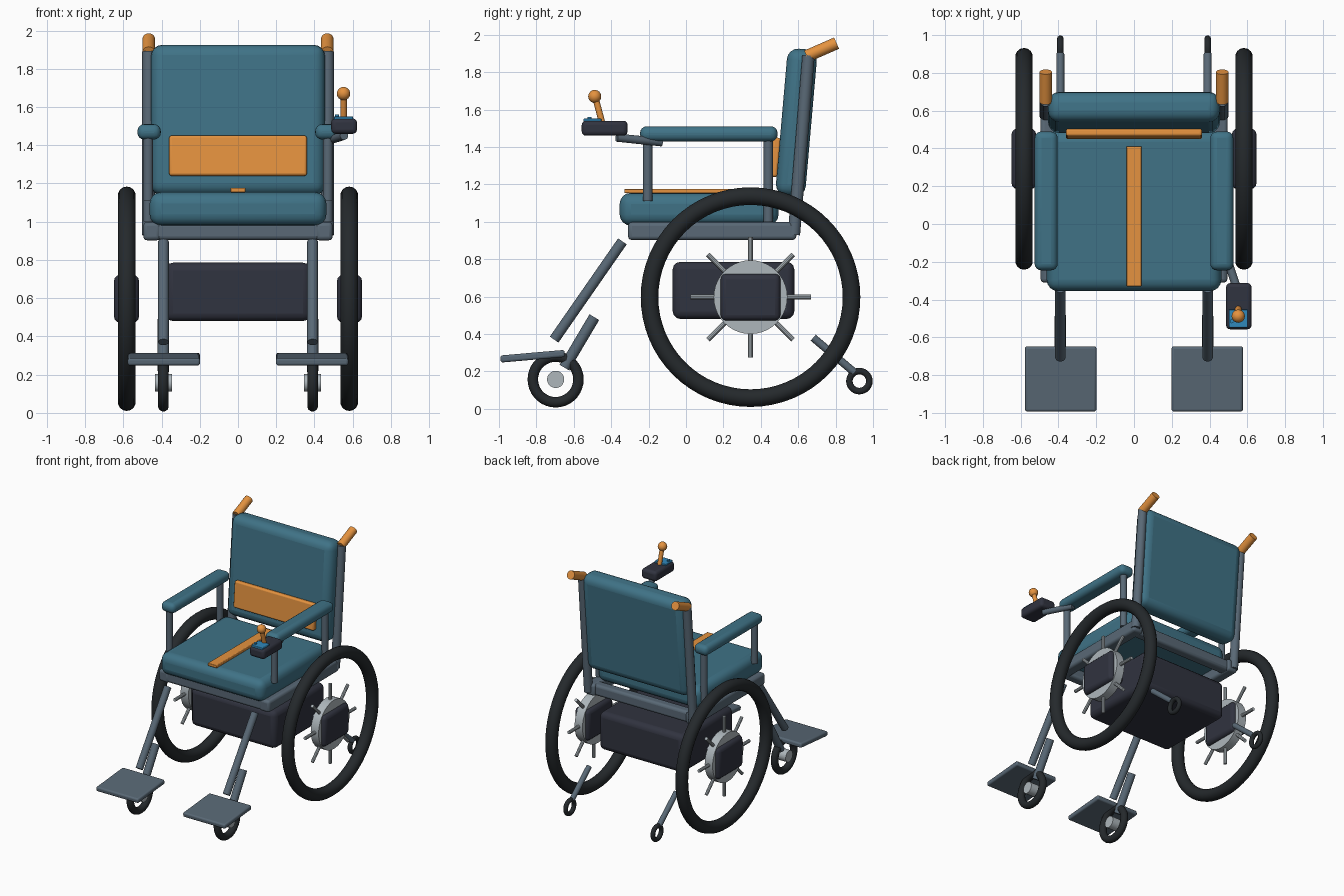
import bpy
from math import radians, sin, cos, pi
from mathutils import Vector

if "Cube" in bpy.data.objects:
    bpy.data.objects.remove(bpy.data.objects["Cube"])


def material(name, r, g, b):
    m = bpy.data.materials.new(name)
    m.diffuse_color = (r, g, b, 1)
    m.use_nodes = True
    m.node_tree.nodes["Principled BSDF"].inputs["Base Color"].default_value = m.diffuse_color
    return m


TEAL = material("teal_fabric", 0.05, 0.17, 0.24)
ORANGE = material("orange_accent", 0.78, 0.29, 0.05)
STEEL = material("frame_steel", 0.10, 0.14, 0.18)
RUBBER = material("black_rubber", 0.018, 0.022, 0.025)
DARK = material("dark_casing", 0.03, 0.033, 0.05)
SILVER = material("silver_hub", 0.42, 0.47, 0.50)
BLUE = material("blue_panel", 0.03, 0.25, 0.50)


def finish(name, mat):
    o = bpy.context.object
    o.name = name
    o.data.materials.append(mat)
    bpy.ops.object.shade_smooth_by_angle(angle=radians(35))
    return o


def box(name, loc, size, mat, bevel=0.01, segs=3, tilt=0):
    """Rounded box, tilted about x by degrees."""
    bpy.ops.mesh.primitive_cube_add(size=1, location=loc)
    o = bpy.context.object
    o.scale = size
    bpy.ops.object.transform_apply(location=False, rotation=False, scale=True)
    o.rotation_euler.x = radians(tilt)
    b = o.modifiers.new("round", 'BEVEL')
    b.width, b.segments = bevel, segs
    return finish(name, mat)


def rod(name, a, b, r, mat, verts=20):
    """Cylinder between two points."""
    a, b = Vector(a), Vector(b)
    d = b - a
    bpy.ops.mesh.primitive_cylinder_add(vertices=verts, radius=r, depth=d.length, location=(a + b) / 2)
    bpy.context.object.rotation_euler = d.to_track_quat('Z', 'Y').to_euler()
    return finish(name, mat)


def tyre(name, loc, outer, tube, segs):
    bpy.ops.mesh.primitive_torus_add(location=loc, rotation=(0, pi / 2, 0), major_radius=outer - tube,
                                     minor_radius=tube, major_segments=segs, minor_segments=14)
    return finish(name, RUBBER)


# Seat, backrest and their accents
box("seat_cushion", (0, 0.07, 1.067), (0.925, 0.85, 0.175), TEAL, 0.06, 4)
box("seat_strip", (0, 0.04, 1.165), (0.08, 0.74, 0.022), ORANGE, 0.004, 2)
box("backrest", (0, 0.59, 1.53), (0.91, 0.16, 0.79), TEAL, 0.06, 4, -5)
box("lumbar_pad", (0, 0.477, 1.345), (0.72, 0.04, 0.21), ORANGE, 0.012, 3, -5)

# Seat frame cross rails and battery
for tag, y in (("front", -0.265), ("rear", 0.535)):
    box(tag + "_cross_rail", (0, y, 0.95), (0.90, 0.08, 0.09), STEEL, 0.02)
box("battery_box", (0, 0.254, 0.633), (0.76, 0.65, 0.305), DARK, 0.04)

for side, s in (("left", -1), ("right", 1)):
    # Side rail, back post and push handle
    box(side + "_side_rail", (s * 0.45, 0.14, 0.95), (0.09, 0.90, 0.095), STEEL, 0.02)
    rod(side + "_back_post", (s * 0.468, 0.577, 0.93), (s * 0.468, 0.655, 1.89), 0.033, STEEL)
    rod(side + "_push_handle", (s * 0.467, 0.645, 1.885), (s * 0.467, 0.805, 1.955), 0.033, ORANGE)

    # Armrest and its posts
    box(side + "_armrest", (s * 0.465, 0.122, 1.47), (0.122, 0.735, 0.08), TEAL, 0.035, 4)
    for tag, y in (("front", -0.205), ("rear", 0.44)):
        rod(f"{side}_{tag}_arm_post", (s * 0.47, y, 1.0 if y > 0 else 1.11), (s * 0.47, y, 1.45), 0.025, STEEL)

    # Drive wheel with hub, motor and short spokes
    hx, hy, hz = s * 0.582, 0.345, 0.597
    tyre(side + "_drive_tyre", (hx, hy, hz), 0.587, 0.047, 64)
    rod(side + "_drive_hub", (hx - 0.035, hy, hz), (hx + 0.035, hy, hz), 0.197, SILVER, 40)
    box(side + "_hub_motor", (s * 0.583, hy, hz), (0.13, 0.32, 0.25), DARK, 0.03)
    for i in range(8):
        c, n = cos(i * pi / 4), sin(i * pi / 4)
        rod(f"{side}_spoke_{i + 1}", (hx, hy + 0.12 * c, hz + 0.12 * n),
            (hx, hy + 0.322 * c, hz + 0.322 * n), 0.013, SILVER, 10)

    # Leg, footplate and front caster
    lx = s * 0.39
    rod(side + "_leg_tube", (lx, -0.34, 0.895), (lx, -0.705, 0.37), 0.028, STEEL)
    box(side + "_footplate", (s * 0.388, -0.82, 0.281), (0.378, 0.345, 0.038), STEEL, 0.012, 3, 5)
    rod(side + "_caster_fork", (lx, -0.49, 0.49), (lx, -0.65, 0.22), 0.03, STEEL)
    tyre(side + "_caster_tyre", (lx, -0.697, 0.157), 0.15, 0.028, 36)
    rod(side + "_caster_hub", (lx - 0.045, -0.697, 0.157), (lx + 0.045, -0.697, 0.157), 0.046, SILVER)

    # Rear anti-tip bar and wheel
    rod(side + "_anti_tip_bar", (lx, 0.68, 0.38), (lx, 0.90, 0.195), 0.021, STEEL)
    tyre(side + "_anti_tip_wheel", (lx, 0.927, 0.148), 0.071, 0.0175, 28)

# Joystick controller on the right armrest
rod("controller_bracket", (0.475, -0.13, 1.425), (0.555, -0.37, 1.45), 0.022, STEEL)
box("controller_box", (0.555, -0.435, 1.5), (0.135, 0.245, 0.08), DARK, 0.022)
box("control_panel", (0.552, -0.50, 1.54), (0.10, 0.095, 0.022), BLUE, 0.004, 2)
rod("control_button", (0.518, -0.515, 1.54), (0.518, -0.515, 1.56), 0.011, BLUE, 12)
rod("joystick_stick", (0.552, -0.45, 1.535), (0.552, -0.482, 1.655), 0.017, ORANGE, 16)
bpy.ops.mesh.primitive_uv_sphere_add(segments=20, ring_count=12, radius=0.035, location=(0.552, -0.488, 1.67))
finish("joystick_knob", ORANGE)
